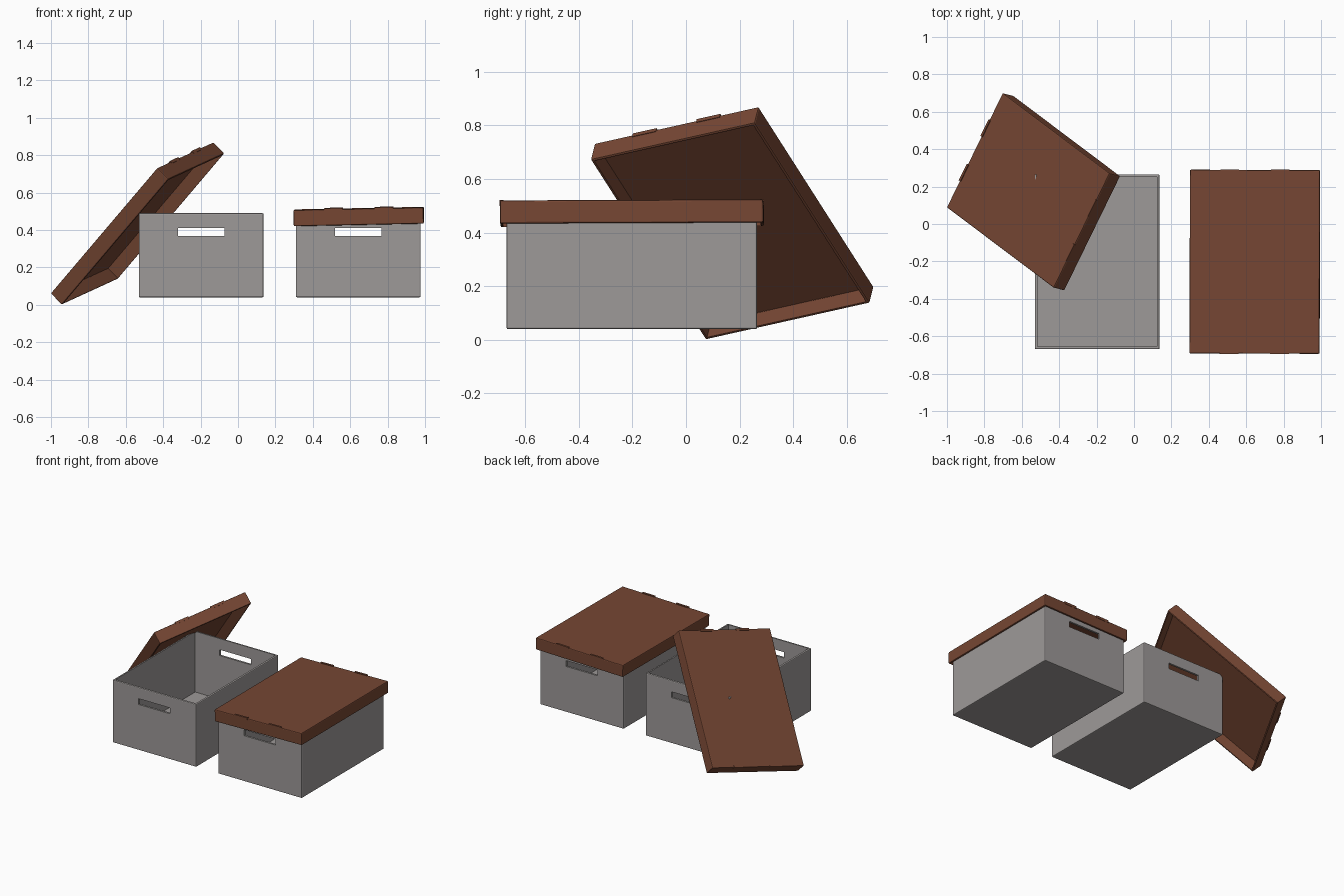
import bpy, bmesh
from mathutils import Vector, Matrix

if "Cube" in bpy.data.objects:
    bpy.data.objects.remove(bpy.data.objects["Cube"])

def material(name, rgb):
    m = bpy.data.materials.new(name)
    m.diffuse_color = (*rgb, 1)
    m.use_nodes = True
    m.node_tree.nodes["Principled BSDF"].inputs["Base Color"].default_value = m.diffuse_color
    return m

GREY = material("warm grey card", (0.34, 0.32, 0.315))
BROWN = material("brown card", (0.18, 0.062, 0.033))

def block(name, lo, hi, mat=None, bevel=0.0):
    """Box between two corners, with optional small edge bevel."""
    lo, hi = Vector(lo), Vector(hi)
    size, mid = hi - lo, (lo + hi) / 2
    bm = bmesh.new()
    bmesh.ops.create_cube(bm, size=1)
    for v in bm.verts:
        v.co = Vector(v.co[i] * size[i] + mid[i] for i in range(3))
    if bevel:
        bmesh.ops.bevel(bm, geom=bm.edges[:], offset=bevel, segments=2,
                        profile=0.5, affect='EDGES')
    me = bpy.data.meshes.new(name)
    bm.to_mesh(me)
    bm.free()
    ob = bpy.data.objects.new(name, me)
    bpy.context.collection.objects.link(ob)
    if mat:
        me.materials.append(mat)
    return ob

def cut(ob, lo, hi):
    """Subtract a block from an object and bake the result."""
    cutter = block("cutter", lo, hi)
    cutter.hide_render = True
    mod = ob.modifiers.new("cut", 'BOOLEAN')
    mod.operation, mod.solver, mod.object = 'DIFFERENCE', 'EXACT', cutter
    bpy.context.view_layer.update()
    dg = bpy.context.evaluated_depsgraph_get()
    me = bpy.data.meshes.new_from_object(ob.evaluated_get(dg))
    ob.modifiers.clear()
    ob.data = me
    bpy.data.objects.remove(cutter)

# Open boxes with a slot handle in each end
W, L, H, T = 0.667, 0.935, 0.45, 0.014
def make_box(name, x, y):
    ob = block(name, (-W/2, -L/2, 0), (W/2, L/2, H), GREY, 0.006)
    cut(ob, (-W/2 + T, -L/2 + T, T), (W/2 - T, L/2 - T, H + 0.1))
    cut(ob, (-0.125, -L, 0.328), (0.125, L, 0.37))
    ob.location = (x, y, 0.04)
    return ob

make_box("open_box", -0.197, -0.202)
make_box("closed_box", 0.643, -0.202)

# Shallow lids; the local origin is the middle of the top face
LW, LL, LD, LT = 0.695, 0.982, 0.086, 0.011
def make_lid(name, x_axis, y_axis, centre):
    y = Vector(y_axis).normalized()
    x = Vector(x_axis)
    x = (x - y * x.dot(y)).normalized()
    z = x.cross(y)
    M = Matrix((x, y, z)).transposed().to_4x4()
    M.translation = centre
    ob = block(name, (-LW/2, -LL/2, -LD), (LW/2, LL/2, 0), BROWN, 0.006)
    cut(ob, (-LW/2 + LT, -LL/2 + LT, -LD - 0.1), (LW/2 - LT, LL/2 - LT, -LT))
    ob.matrix_world = M
    # Locking tabs folded over the short edges
    for sy in (-1, 1):
        for sx in (-1, 1):
            cx, ye = sx * 0.135, sy * LL / 2
            ys = sorted((ye - sy * 0.012, ye + sy * 0.002))
            tab = block(name + "_tab", (cx - 0.05, ys[0], -0.012),
                        (cx + 0.05, ys[1], 0.005), BROWN)
            tab.matrix_world = M

make_lid("closed_lid", (1, 0, 0.02), (0.003, 1, 0.004), (0.645, -0.202, 0.515))
make_lid("leaning_lid", (-0.295, -0.605, -0.135), (0.565, -0.425, 0.665),
         (-0.567, 0.18, 0.465))
